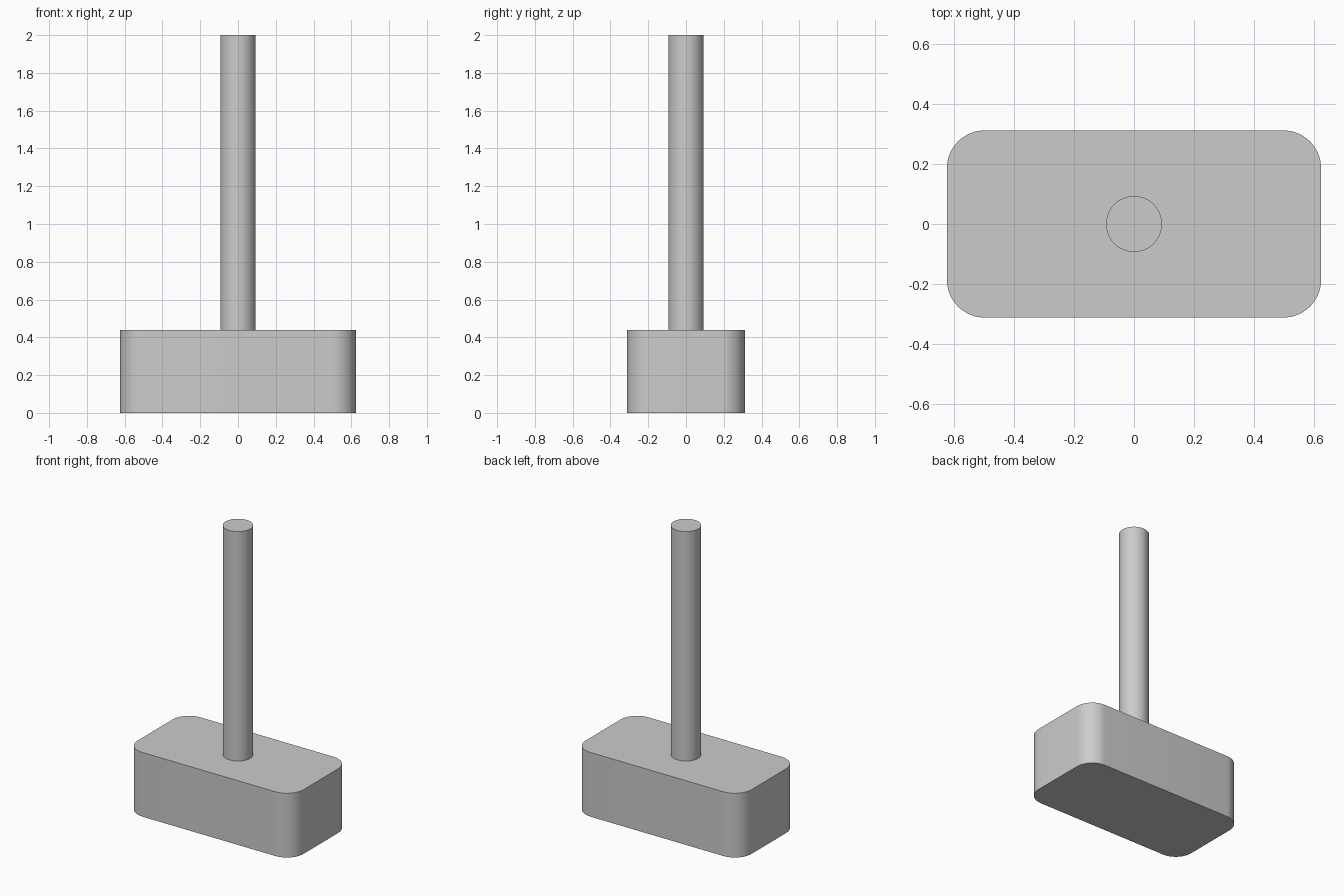
import bpy
import bmesh
import math

cube = bpy.data.objects.get("Cube")
if cube:
    bpy.data.objects.remove(cube, do_unlink=True)

# One plain grey for the whole model
grey = bpy.data.materials.new("plain grey")
grey.use_nodes = True
colour = (0.6, 0.6, 0.6, 1)
grey.diffuse_color = colour
grey.node_tree.nodes["Principled BSDF"].inputs["Base Color"].default_value = colour


def add_part(name, bm):
    mesh = bpy.data.meshes.new(name)
    bm.to_mesh(mesh)
    bm.free()
    mesh.materials.append(grey)
    part = bpy.data.objects.new(name, mesh)
    bpy.context.collection.objects.link(part)
    bpy.ops.object.select_all(action="DESELECT")
    part.select_set(True)
    bpy.context.view_layer.objects.active = part
    bpy.ops.object.shade_smooth_by_angle(angle=math.radians(30))
    return part


HEAD_X, HEAD_Y, HEAD_Z = 1.25, 0.625, 0.4375
CORNER = 0.125
ROD_RADIUS, TOP = 0.0935, 2.0

# Head: block with rounded upright corners
bm = bmesh.new()
bmesh.ops.create_cube(bm, size=1)
bmesh.ops.scale(bm, vec=(HEAD_X, HEAD_Y, HEAD_Z), verts=bm.verts)
bmesh.ops.translate(bm, vec=(0, 0, HEAD_Z / 2), verts=bm.verts)
uprights = [e for e in bm.edges
            if abs(e.verts[0].co.z - e.verts[1].co.z) > HEAD_Z / 2]
bmesh.ops.bevel(bm, geom=uprights, offset=CORNER, segments=12,
                profile=0.5, affect="EDGES")
add_part("head_block", bm)

# Handle: round rod standing on the head
bm = bmesh.new()
bmesh.ops.create_cone(bm, cap_ends=True, segments=64, radius1=ROD_RADIUS,
                      radius2=ROD_RADIUS, depth=TOP - HEAD_Z)
bmesh.ops.translate(bm, vec=(0, 0, (TOP + HEAD_Z) / 2), verts=bm.verts)
add_part("handle_rod", bm)
